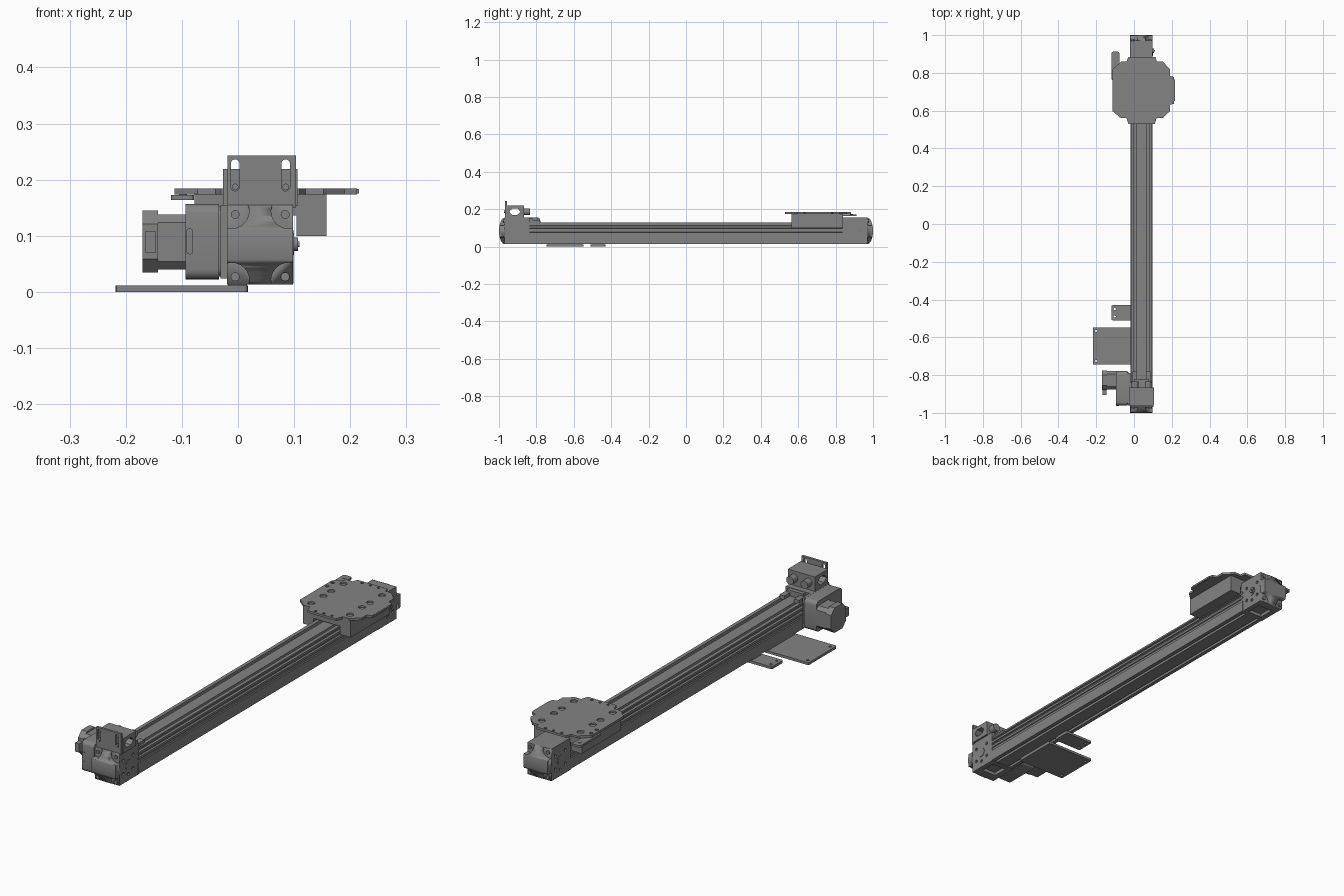
import bpy, bmesh, math
from mathutils import Matrix

if "Cube" in bpy.data.objects:
    bpy.data.objects.remove(bpy.data.objects["Cube"])

grey = bpy.data.materials.new("machine_grey")
grey.use_nodes = True
COL = (0.23, 0.23, 0.23, 1)
grey.diffuse_color = COL
grey.node_tree.nodes["Principled BSDF"].inputs["Base Color"].default_value = COL

CX = 0.04  # centre line of the rail


def finish(name, bm, smooth=False):
    bmesh.ops.recalc_face_normals(bm, faces=bm.faces)
    me = bpy.data.meshes.new(name)
    bm.to_mesh(me)
    bm.free()
    me.materials.append(grey)
    ob = bpy.data.objects.new(name, me)
    bpy.context.collection.objects.link(ob)
    if smooth:
        bpy.ops.object.select_all(action='DESELECT')
        ob.select_set(True)
        bpy.context.view_layer.objects.active = ob
        bpy.ops.object.shade_smooth_by_angle(angle=math.radians(35))
    return ob


def prism(name, pts, axis, a, b, smooth=False):
    """Extrude a 2D outline from a to b; outline is yz, xz or xy for axis x, y, z."""
    place = {'x': lambda p, t: (t, p[0], p[1]),
             'y': lambda p, t: (p[0], t, p[1]),
             'z': lambda p, t: (p[0], p[1], t)}[axis]
    bm = bmesh.new()
    lo = [bm.verts.new(place(p, a)) for p in pts]
    hi = [bm.verts.new(place(p, b)) for p in pts]
    n = len(pts)
    bm.faces.new(lo)
    bm.faces.new(hi)
    for i in range(n):
        j = (i + 1) % n
        bm.faces.new((lo[i], lo[j], hi[j], hi[i]))
    return finish(name, bm, smooth)


def rect(u0, u1, v0, v1, c=0.0, steps=1):
    """Rectangle outline with chamfered (steps=1) or rounded corners."""
    if c == 0:
        return [(u0, v0), (u1, v0), (u1, v1), (u0, v1)]
    pts = []
    for k, (u, v) in enumerate([(u1 - c, v1 - c), (u0 + c, v1 - c), (u0 + c, v0 + c), (u1 - c, v0 + c)]):
        for i in range(steps + 1):
            t = math.pi / 2 * (k + i / steps)
            pts.append((u + c * math.cos(t), v + c * math.sin(t)))
    return pts


def box(name, x0, x1, y0, y1, z0, z1):
    return prism(name, rect(x0, x1, y0, y1), 'z', z0, z1)


def disc(name, axis, u, v, r, a, b, n=20):
    pts = [(u + r * math.cos(2 * math.pi * i / n), v + r * math.sin(2 * math.pi * i / n)) for i in range(n)]
    return prism(name, pts, axis, a, b, True)


def cut(target, cutters):
    for c in cutters:
        c.hide_render = True
        m = target.modifiers.new("cut", 'BOOLEAN')
        m.operation = 'DIFFERENCE'
        m.solver = 'EXACT'
        m.object = c
        bpy.ops.object.select_all(action='DESELECT')
        target.select_set(True)
        bpy.context.view_layer.objects.active = target
        bpy.ops.object.modifier_apply(modifier=m.name)
        bpy.data.objects.remove(c)


# Slotted rail extrusion, mirrored half profile
half = [(0.030, 0.015), (0.030, 0.028), (0.042, 0.028), (0.042, 0.015), (0.059, 0.015),
        (0.059, 0.064), (0.055, 0.066), (0.055, 0.076), (0.059, 0.078), (0.059, 0.088),
        (0.052, 0.090), (0.052, 0.098), (0.059, 0.100), (0.059, 0.110), (0.050, 0.112),
        (0.050, 0.120), (0.056, 0.122), (0.056, 0.130), (0.040, 0.130), (0.040, 0.116),
        (0.026, 0.116), (0.026, 0.128)]
profile = [(CX + u, z) for u, z in half] + [(CX - u, z) for u, z in reversed(half)]
prism("rail", profile, 'y', -0.84, 0.85)

# End housings with curved covers and corner bolts
X0, X1, Z0, Z1 = -0.02, 0.098, 0.013, 0.155
for s, label in ((-1, "front"), (1, "rear")):
    def Y(y):
        return s * y
    body = box(label + "_end_block", X0, X1, *sorted((Y(0.838), Y(0.968))), Z0, Z1)
    cutters = [box("pocket", 0.005, 0.075, *sorted((Y(0.86), Y(0.93))), 0.0, 0.028)]
    for dy, dz in ((0.035, 0.03), (-0.035, 0.03), (0.035, -0.03), (-0.035, -0.03), (0, -0.043)):
        for xa, xb in ((0.092, 0.11), (-0.04, -0.014)):
            cutters.append(disc("hole", 'x', Y(0.91) + dy, 0.085 + dz, 0.007, xa, xb, 12))
    cut(body, cutters)
    arc = [(Y(0.968 + 0.032 * math.cos(t)), 0.084 + 0.071 * math.sin(t))
           for t in [math.pi * (i / 16 - 0.5) for i in range(17)]]
    arc = [(Y(0.966), 0.155)] + [(y, z) for y, z in reversed(arc)] + [(Y(0.966), 0.013)]
    cover = prism(label + "_end_cover", arc, 'x', X0, X1, True)
    spots = [(x, z) for x in (-0.005, 0.084) for z in (0.027, 0.138)]
    cut(cover, [disc("notch", 'y', x + (-0.006 if x < 0 else 0.006), z + (-0.006 if z < 0.08 else 0.006), 0.031,
                     *sorted((Y(0.972), Y(1.05))), 24) for x, z in spots])
    for x, z in spots:
        disc(label + "_cover_bolt", 'y', x, z, 0.008, *sorted((Y(0.970), Y(0.978))), 12)
    # Pulley shaft bearing on the sides
    disc(label + "_bearing_ring", 'x', Y(0.91), 0.085, 0.020, X0 - 0.002, X1 + 0.002, 24)
disc("rear_shaft_knob", 'x', 0.917, 0.085, 0.012, 0.095, 0.107, 16)
disc("rear_shaft_pin", 'x', 0.917, 0.085, 0.005, 0.10, 0.110, 12)

# Carriage saddle wrapping the rail
sx = 0.1175
saddle = [(CX - sx, 0.175), (CX - sx, 0.10), (CX - 0.064, 0.10), (CX - 0.064, 0.136),
          (CX + 0.064, 0.136), (CX + 0.064, 0.10), (CX + sx, 0.10), (CX + sx, 0.175)]
prism("carriage_saddle", saddle, 'y', 0.565, 0.84)

# Carriage top plate with stepped outline and side tab
outline = [(-0.03, 0.53), (0.11, 0.53), (0.12, 0.562), (0.152, 0.562), (0.19, 0.597), (0.19, 0.63),
           (0.212, 0.637), (0.212, 0.778), (0.19, 0.785), (0.19, 0.82), (0.152, 0.86), (0.12, 0.86),
           (0.115, 0.883), (-0.03, 0.883), (-0.04, 0.86), (-0.067, 0.86), (-0.113, 0.82),
           (-0.113, 0.597), (-0.072, 0.562), (-0.04, 0.562)]
plate = prism("carriage_plate", outline, 'z', 0.174, 0.184)
holes = [disc("hole", 'z', x, y, 0.015, 0.177, 0.2) for x in (-0.057, 0.133) for y in (0.595, 0.68, 0.735, 0.82)]
holes += [disc("hole", 'z', x, y, 0.006, 0.177, 0.2, 10) for x in (0.0, 0.04, 0.08) for y in (0.545, 0.87)]
holes += [disc("hole", 'z', -0.098, y, 0.008, 0.177, 0.2, 10) for y in (0.765, 0.805)]
cut(plate, holes)
prism("carriage_sensor_tab", rect(-0.119, -0.078, 0.76, 0.912, 0.008, 3), 'z', 0.164, 0.173)
disc("sensor_tab_screw", 'z', -0.098, 0.885, 0.007, 0.17, 0.175, 12)
box("tab_edge_strip", 0.212, 0.216, 0.65, 0.765, 0.175, 0.183)

# Valve block and slotted upright bracket at the front
valve = box("valve_block", -0.027, 0.106, -0.957, -0.865, 0.153, 0.219)
cut(valve, [prism("window", [(-0.945, 0.187), (-0.93, 0.204), (-0.90, 0.204), (-0.885, 0.187),
                             (-0.90, 0.170), (-0.93, 0.170)], 'x', -0.1, 0.2)])
bracket = box("upright_bracket", -0.019, 0.103, -0.968, -0.957, 0.150, 0.243)
cut(bracket, [prism("slot", rect(x - 0.0075, x + 0.0075, 0.18, 0.236, 0.007, 4), 'y', -1.1, -0.9)
              for x in (-0.005, 0.085)])
for x in (-0.005, 0.085):
    disc("bracket_bolt", 'y', x, 0.187, 0.006, -0.972, -0.955, 12)
for x in (0.005, 0.075):
    disc("valve_fitting", 'y', x, 0.187, 0.018, -0.867, -0.835)
box("valve_foot", 0.0, 0.08, -0.865, -0.82, 0.128, 0.153)
for x in (-0.008, 0.064):
    box("band_clamp", x, x + 0.024, -0.84, -0.78, 0.125, 0.143)

# Belt drive housing and motor on the right side
box("drive_mount_plate", -0.031, -0.019, -0.96, -0.79, 0.024, 0.155)
prism("belt_housing", rect(-0.960, -0.779, 0.022, 0.157, 0.018, 4), 'x', -0.094, -0.034, True)
prism("belt_housing_flange", rect(-0.955, -0.784, 0.027, 0.152, 0.018, 4), 'x', -0.036, -0.028, True)
prism("housing_badge", rect(-0.092, -0.080, 0.067, 0.113, 0.0055, 4), 'y', -0.963, -0.955)
prism("motor_body", rect(-0.875, -0.779, 0.040, 0.138, 0.014), 'x', -0.145, -0.09)
prism("motor_end_cap", rect(-0.878, -0.775, 0.035, 0.145, 0.024), 'x', -0.170, -0.143)
box("motor_connector", -0.166, -0.146, -0.905, -0.87, 0.070, 0.108)

# Flat mounting plates under the rail
for name, x0, y0, y1 in (("large_foot_plate", -0.218, -0.745, -0.547), ("small_foot_plate", -0.120, -0.510, -0.430)):
    foot = prism(name, rect(x0, 0.018, y0, y1, 0.006, 2), 'z', 0.0, 0.011)
    foot_holes = [disc("hole", 'z', x0 + 0.018, y, 0.006, -0.1, 0.1, 12) for y in (y0 + 0.02, y1 - 0.02)]
    cut(foot, foot_holes)
    box(name + "_spacer", -0.018, 0.016, y0 + 0.01, y1 - 0.01, 0.010, 0.017)
